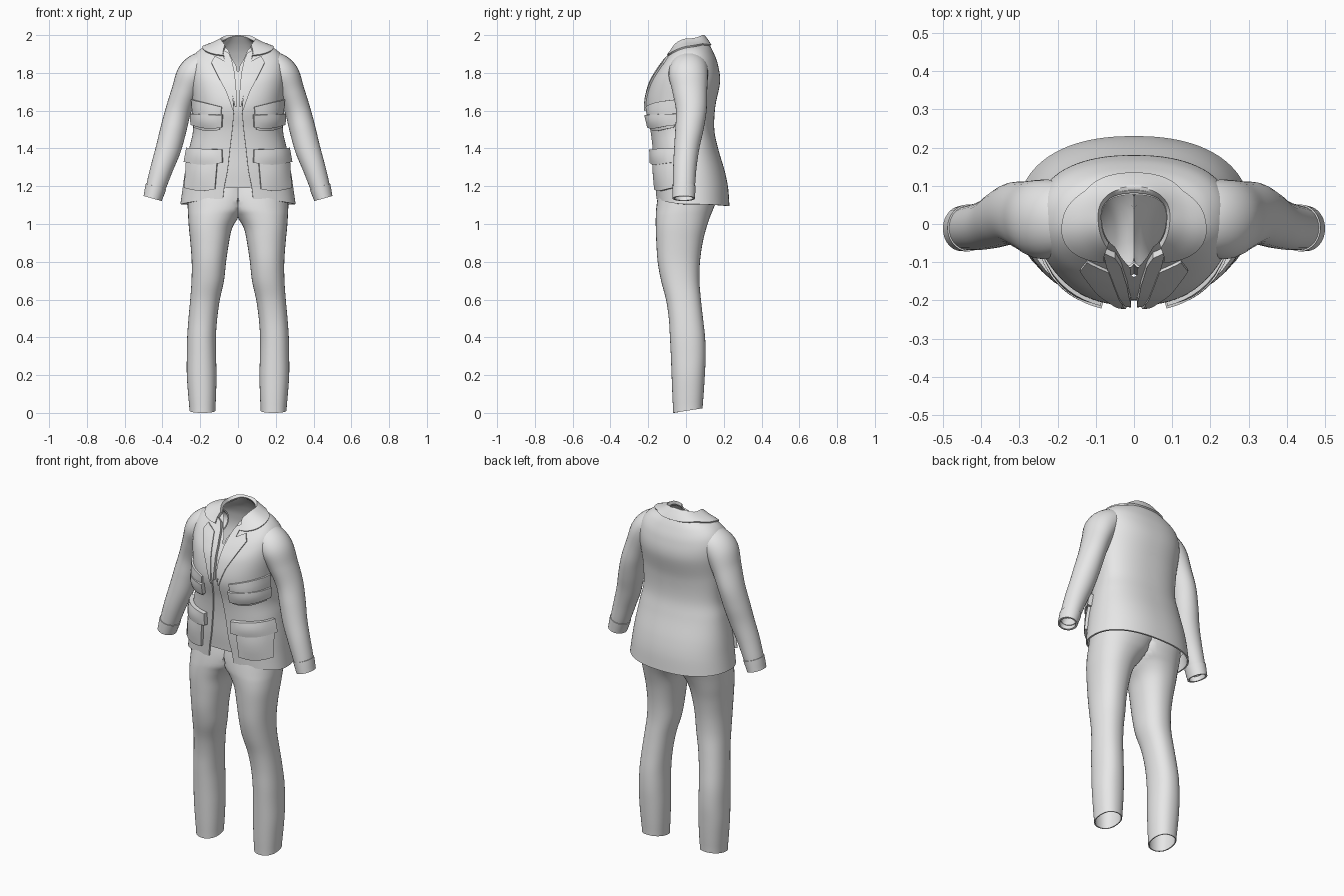
import bpy, math
from mathutils import Vector

if "Cube" in bpy.data.objects:
    bpy.data.objects.remove(bpy.data.objects["Cube"])

cloth = bpy.data.materials.new("light_grey_cloth")
cloth.diffuse_color = (0.8, 0.8, 0.8, 1)
cloth.use_nodes = True
cloth.node_tree.nodes["Principled BSDF"].inputs["Base Color"].default_value = cloth.diffuse_color


def sample(rows, s):
    """Catmull-Rom interpolation through rows of numbers."""
    last = len(rows) - 1
    s = max(0.0, min(s, last))
    i = min(int(s), last - 1)
    t = s - i
    a, b, c, d = (rows[max(0, min(k, last))] for k in (i - 1, i, i + 1, i + 2))
    return [0.5 * (2 * q + (r - p) * t + (2 * p - 5 * q + 4 * r - w) * t * t
                   + (3 * q - p - 3 * r + w) * t ** 3) for p, q, r, w in zip(a, b, c, d)]


def build(name, grid, loop=False, mirror=True, thick=0.0, cut_mid=False, cap=False):
    """Grid of points to a smooth, optionally mirrored and thickened object."""
    n = len(grid[0])
    verts = [p for row in grid for p in row]
    faces = []
    for i in range(len(grid) - 1):
        for j in range(n if loop else n - 1):
            k = (j + 1) % n
            f = (i * n + j, i * n + k, (i + 1) * n + k, (i + 1) * n + j)
            if cut_mid and all(abs(verts[v][0]) < 1e-5 for v in f):
                continue
            faces.append(f)
    if cap:
        faces.append(tuple(reversed(range(n))))
    me = bpy.data.meshes.new(name)
    me.from_pydata(verts, [], faces)
    me.materials.append(cloth)
    ob = bpy.data.objects.new(name, me)
    bpy.context.collection.objects.link(ob)
    if mirror:
        m = ob.modifiers.new("mirror", 'MIRROR')
        m.merge_threshold = 0.0005
    if thick:
        t = ob.modifiers.new("thickness", 'SOLIDIFY')
        t.thickness = thick
        t.offset = -1
    bpy.ops.object.select_all(action='DESELECT')
    ob.select_set(True)
    bpy.context.view_layer.objects.active = ob
    bpy.ops.object.convert(target='MESH')
    bpy.ops.object.shade_smooth_by_angle(angle=math.radians(40))
    return ob


# Torso rings: z front, z side, z back, half width, y front, y back, front edge x
TORSO = [
    (1.135, 1.105, 1.095, .305, -.160, .230, .080),
    (1.20, 1.19, 1.19, .293, -.165, .223, .072),
    (1.28, 1.28, 1.28, .280, -.172, .205, .056),
    (1.40, 1.40, 1.40, .258, -.178, .170, .042),
    (1.50, 1.50, 1.50, .238, -.190, .150, .030),
    (1.62, 1.64, 1.62, .243, -.214, .155, .022),
    (1.73, 1.78, 1.75, .256, -.195, .180, .036),
    (1.80, 1.87, 1.84, .245, -.160, .170, .055),
    (1.85, 1.925, 1.905, .200, -.125, .147, .068),
    (1.88, 1.955, 1.955, .130, -.103, .120, .078),
    (1.91, 1.975, 2.000, .090, -.085, .088, .068)]
TOP = len(TORSO) - 1
POW = 2 / 2.3


def torso(s, a):
    zf, zs, zb, rx, yf, yb, e = sample(TORSO, s)
    c, sn = math.cos(a), max(0.0, math.sin(a))
    yend, zend = (yf, zf) if c > 0 else (yb, zb)
    return Vector((rx * sn ** POW, .02 + (yend - .02) * abs(c) ** POW, zs + (zend - zs) * c * c))


def raised(s, a, h):
    """Point lifted off the torso surface along its normal."""
    d = 0.02
    a = max(a, d)
    n = (torso(s, a + d) - torso(s, a - d)).cross(torso(min(s + d, TOP), a) - torso(max(s - d, 0), a))
    return torso(s, a) + n.normalized() * h


def angle_at(s, x):
    return math.asin(min(max(x / sample(TORSO, s)[3], 0), .975) ** (1 / POW))


def front(x, z, h):
    """Point on the torso front at x, z, lifted by h."""
    lo, hi = 0.0, float(TOP)
    for _ in range(28):
        mid = (lo + hi) / 2
        if torso(mid, angle_at(mid, x)).z < z:
            lo = mid
        else:
            hi = mid
    return raised(lo, angle_at(lo, x), h)


def steps(n):
    """0..1 with doubled ends, so the outermost ring forms the side wall."""
    core = [(k / n, 1) for k in range(n + 1)]
    return [(0, 0)] + core + [(1, 0)]


def patch(name, rows, h, base=-.006, nu=8, nv=5, wave=0.0):
    """Raised panel on the front; rows run upward as x in, z in, x out, z out."""
    grid = []
    for v, iv in steps(nv * (len(rows) - 1)):
        k = min(int(v * (len(rows) - 1)), len(rows) - 2)
        t = v * (len(rows) - 1) - k
        xi, zi, xo, zo = [p + (q - p) * t for p, q in zip(rows[k], rows[k + 1])]
        row = []
        for u, iu in steps(nu):
            lift = (h + wave * math.sin(math.pi * v) * math.sin(math.pi * u)) if iu and iv else base
            dip = -.012 * math.sin(math.pi * u) * (1 - v) if wave else 0
            row.append(front(xi + (xo - xi) * u, zi + (zo - zi) * u + dip, lift))
        grid.append(row)
    return build(name, grid)


# Jacket body, open down the front
N_S, N_A = 70, 44
grid = []
for i in range(N_S + 1):
    s = TOP * i / N_S
    a0 = angle_at(s, sample(TORSO, s)[6])
    grid.append([torso(s, a0 + (math.pi - a0) * j / N_A) for j in range(N_A + 1)])
build("jacket_body", grid, thick=.009)

# Shirt beneath, with a small open neck
grid = []
for i in range(61):
    s = .85 + (TOP - .85) * i / 60
    e = max(0, s - 7.4) * .02
    a0 = angle_at(s, e)
    row = [raised(s, a0 + (math.pi - a0) * j / 40, -.014) for j in range(41)]
    if e == 0:
        row[0].x = 0
    row[-1].x = 0
    grid.append(row)
build("shirt", grid)

# Shirt collar strips
patch("shirt_collar", [(.004, 1.62, .016, 1.62), (.010, 1.72, .036, 1.72), (.018, 1.80, .058, 1.80),
                       (.034, 1.87, .074, 1.88), (.050, 1.905, .080, 1.92)], .004, -.016, nu=4)

# Lapels and jacket collar
patch("lapel", [(.020, 1.60, .026, 1.60), (.030, 1.70, .062, 1.70), (.044, 1.77, .100, 1.77),
                (.056, 1.82, .140, 1.85), (.066, 1.855, .122, 1.885)], .009)
grid = []
for v, iv in steps(10):
    row = []
    for u, iu in [(0, 0)] + [(k / 40, 1) for k in range(41)]:
        low = 8.75 - .75 * math.sin(math.pi * min(1, u * 1.6)) * (1 - .5 * u)
        s = low + (TOP - low) * v
        a0 = angle_at(s, sample(TORSO, s)[6])
        a = a0 + (math.pi - a0) * u
        p = raised(s, a, .009 if iu and iv else -.004)
        if u == 1:
            p.x = 0
        p.z = min(p.z, 2.0)
        row.append(p)
    grid.append(row)
build("jacket_collar", grid)

# Pockets and their flaps
patch("chest_pocket", [(.095, 1.50, .225, 1.51), (.085, 1.62, .245, 1.66)], .010, wave=.010)
patch("chest_flap", [(.082, 1.515, .230, 1.525), (.080, 1.580, .236, 1.585)], .022, wave=.006)
patch("hip_pocket", [(.120, 1.185, .272, 1.19), (.105, 1.36, .258, 1.37)], .016, wave=.008)
patch("hip_flap", [(.080, 1.325, .266, 1.325), (.082, 1.395, .256, 1.40)], .024, wave=.006)

# Sleeves: x, y, z, radius across, radius in depth
SLEEVE = [
    (.130, .020, 1.845, .060, .080), (.190, .015, 1.832, .080, .098),
    (.240, .012, 1.785, .086, .104), (.280, .020, 1.700, .073, .092),
    (.316, .028, 1.600, .068, .081), (.342, .018, 1.500, .069, .075),
    (.368, .004, 1.400, .067, .067), (.402, -.006, 1.300, .060, .062),
    (.432, -.010, 1.205, .053, .058), (.445, -.012, 1.160, .046, .055)]


def tube(name, s0, s1, n, grow, thick, drop=0.0, cap=False):
    grid = []
    for i in range(n + 1):
        s = s0 + (s1 - s0) * i / n
        x, y, z, r, ry = sample(SLEEVE, s)
        p, q = sample(SLEEVE, s - .1), sample(SLEEVE, s + .1)
        t = Vector((q[0] - p[0], 0, q[2] - p[2])).normalized()
        across = Vector((-t.z, 0, t.x))
        centre = Vector((x, y, z)) + t * (drop * i / n)
        grid.append([centre + across * (r + grow) * math.cos(k * math.tau / 28)
                     - Vector((0, ry + grow, 0)) * math.sin(k * math.tau / 28) for k in range(28)])
    build(name, grid, loop=True, thick=thick, cap=cap)


tube("sleeve", 0, 9, 54, 0, .008)
tube("cuff", 8.1, 9, 5, .004, .010, drop=.026)

# Trousers: z, inner x, outer x, y front, y back
LEG = [
    (.022, .120, .257, -.068, .088), (.10, .116, .264, -.072, .094),
    (.20, .114, .271, -.076, .100), (.30, .116, .271, -.080, .104),
    (.40, .117, .269, -.085, .101), (.50, .110, .262, -.091, .090),
    (.60, .096, .253, -.106, .079), (.70, .074, .246, -.132, .071),
    (.80, .063, .245, -.150, .074), (.90, .048, .252, -.157, .088),
    (.98, .030, .260, -.160, .108), (1.04, -.008, .264, -.160, .128),
    (1.08, -.050, .266, -.158, .145), (1.14, -.080, .266, -.150, .165),
    (1.20, -.090, .262, -.138, .165), (1.26, -.100, .245, -.120, .140)]
grid = []
for i in range(61):
    z, xi, xo, yf, yb = sample(LEG, (len(LEG) - 1) * i / 60)
    tilt = .17 * max(0, 1 - z / .3)
    row = []
    for k in range(36):
        c, s = math.cos(k * math.tau / 36), math.sin(k * math.tau / 36)
        px = (xi + xo) / 2 + (xo - xi) / 2 * math.copysign(abs(c) ** .9, c)
        py = (yf + yb) / 2 + (yb - yf) / 2 * math.copysign(abs(s) ** .9, s)
        row.append(Vector((max(px, 0), py, z + tilt * (py - .01))))
    grid.append(row)
low = min(p.z for p in grid[0])
for p in grid[0]:
    p.z -= low
build("trousers", grid, loop=True, thick=.006, cut_mid=True)
